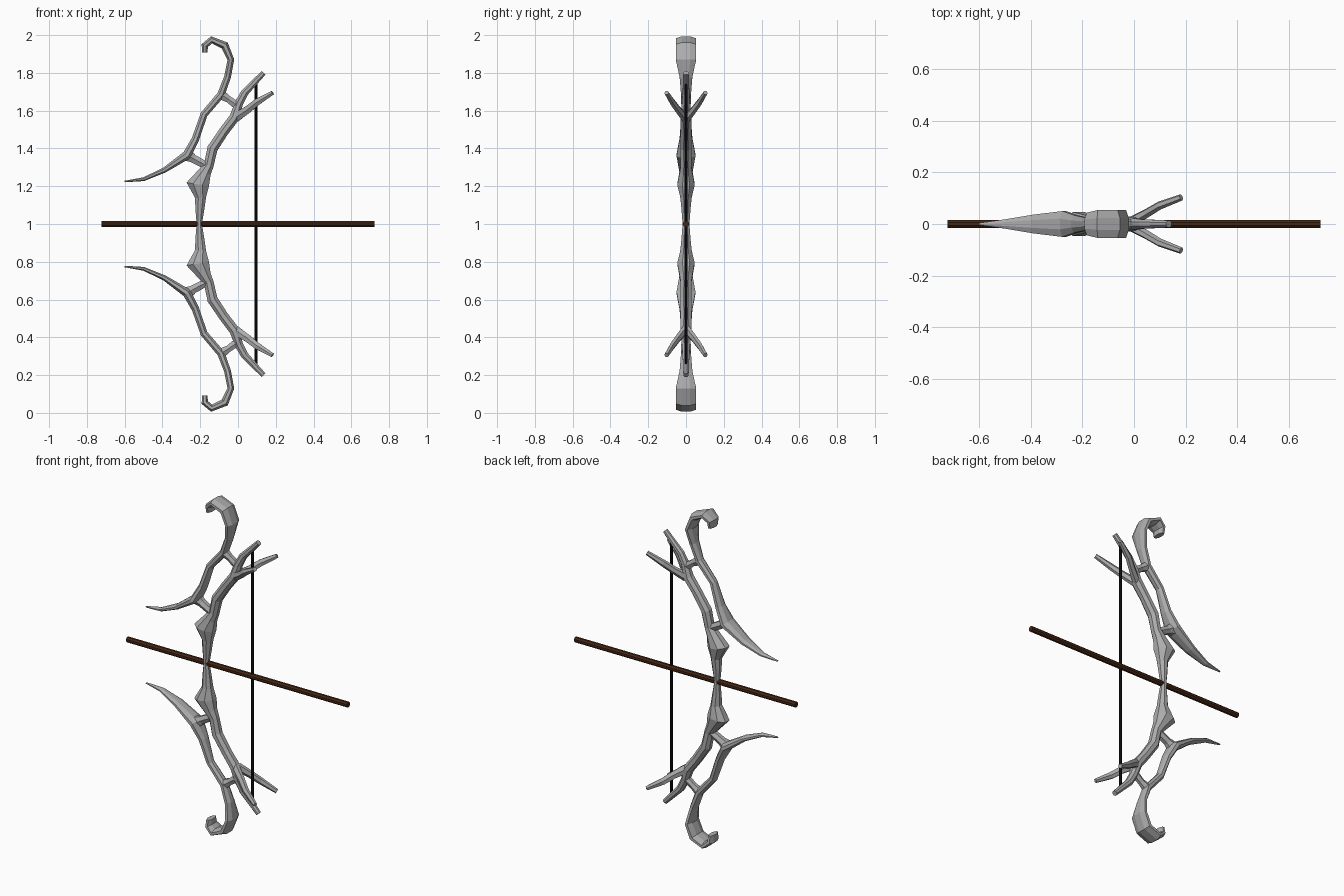
import bpy, bmesh, math
from mathutils import Vector

if "Cube" in bpy.data.objects:
    bpy.data.objects.remove(bpy.data.objects["Cube"])


def material(name, rgb):
    m = bpy.data.materials.new(name)
    m.diffuse_color = (*rgb, 1)
    m.use_nodes = True
    m.node_tree.nodes["Principled BSDF"].inputs["Base Color"].default_value = m.diffuse_color
    return m


GREY = material("pale grey wood", (0.42, 0.42, 0.42))
BROWN = material("dark brown shaft", (0.06, 0.02, 0.007))
BLACK = material("black string", (0.006, 0.006, 0.006))


def sweep(name, pts, mat, sides=8, flip=False):
    """Faceted tube along (x, y, z, half width in plane, half depth)."""
    bm = bmesh.new()
    path = [Vector(p[:3]) for p in pts]
    rings = []
    for i, p in enumerate(pts):
        t = Vector((0, 0, 0))
        if i > 0:
            t += (path[i] - path[i - 1]).normalized()
        if i < len(path) - 1:
            t += (path[i + 1] - path[i]).normalized()
        t.normalize()
        side = Vector((0, 1, 0))
        side = (side - t * side.dot(t)).normalized()
        n = t.cross(side)
        ring = []
        for k in range(sides):
            a = 2 * math.pi * (k + 0.5) / sides
            s = 1 / math.cos(math.pi / sides)
            co = path[i] + n * (p[3] * s * math.cos(a)) + side * (p[4] * s * math.sin(a))
            if flip:
                co.z = 2 - co.z
            ring.append(bm.verts.new(co))
        rings.append(ring)
    for a, b in zip(rings, rings[1:]):
        for k in range(sides):
            j = (k + 1) % sides
            bm.faces.new((a[k], a[j], b[j], b[k]))
    bm.faces.new(rings[0])
    bm.faces.new(rings[-1])
    bmesh.ops.recalc_face_normals(bm, faces=bm.faces)
    me = bpy.data.meshes.new(name)
    bm.to_mesh(me)
    bm.free()
    me.materials.append(mat)
    ob = bpy.data.objects.new(name, me)
    bpy.context.collection.objects.link(ob)
    return ob


# Paths in the upper half: x, y, z, half width, half depth
LIMB = [(-.205, 0, 1.0, .014, .018), (-.202, 0, 1.08, .024, .024),
        (-.198, 0, 1.14, .029, .030), (-.213, 0, 1.21, .060, .046),
        (-.175, 0, 1.275, .034, .034), (-.155, 0, 1.31, .026, .028),
        (-.135, 0, 1.40, .028, .030), (-.075, 0, 1.49, .026, .028),
        (-.018, 0, 1.565, .027, .030), (.005, 0, 1.64, .022, .022),
        (.035, 0, 1.695, .020, .018), (.135, 0, 1.80, .014, .014)]
BRANCH = [(-.60, 0, 1.225, .004, .004), (-.50, 0, 1.237, .010, .018),
          (-.39, 0, 1.285, .014, .036), (-.27, 0, 1.365, .024, .050),
          (-.225, 0, 1.45, .020, .034), (-.18, 0, 1.58, .019, .024),
          (-.09, 0, 1.685, .020, .026), (-.055, 0, 1.78, .018, .034),
          (-.038, 0, 1.87, .018, .054), (-.07, 0, 1.945, .022, .054),
          (-.14, 0, 1.975, .019, .054), (-.176, 0, 1.945, .018, .044),
          (-.176, 0, 1.908, .015, .036)]
LOWER_LINK = [(-.275, 0, 1.37, .035, .030), (-.235, 0, 1.345, .022, .020),
              (-.16, 0, 1.305, .020, .020)]
UPPER_LINK = [(-.09, 0, 1.685, .026, .022), (-.05, 0, 1.66, .018, .016),
              (.005, 0, 1.62, .022, .018)]

for label, flip in (("upper", False), ("lower", True)):
    sweep(label + "_limb", LIMB, GREY, flip=flip)
    sweep(label + "_antler_branch", BRANCH, GREY, flip=flip)
    sweep(label + "_inner_link", LOWER_LINK, GREY, 6, flip)
    sweep(label + "_outer_link", UPPER_LINK, GREY, 6, flip)
    # Pair of prongs forking backwards from the limb
    for s, where in ((-1, "front"), (1, "back")):
        prong = [(-.01, s * .008, 1.565, .024, .018), (.05, s * .042, 1.605, .020, .015),
                 (.10, s * .072, 1.645, .018, .014), (.183, s * .103, 1.695, .011, .011)]
        sweep(label + "_" + where + "_prong", prong, GREY, 6, flip)

# Straight string and arrow shaft
sweep("bow_string", [(.095, 0, .255, .007, .007), (.095, 0, 1.75, .007, .007)], BLACK)
sweep("arrow_shaft", [(-.722, 0, 1, .015, .015), (.722, 0, 1, .015, .015)], BROWN)
